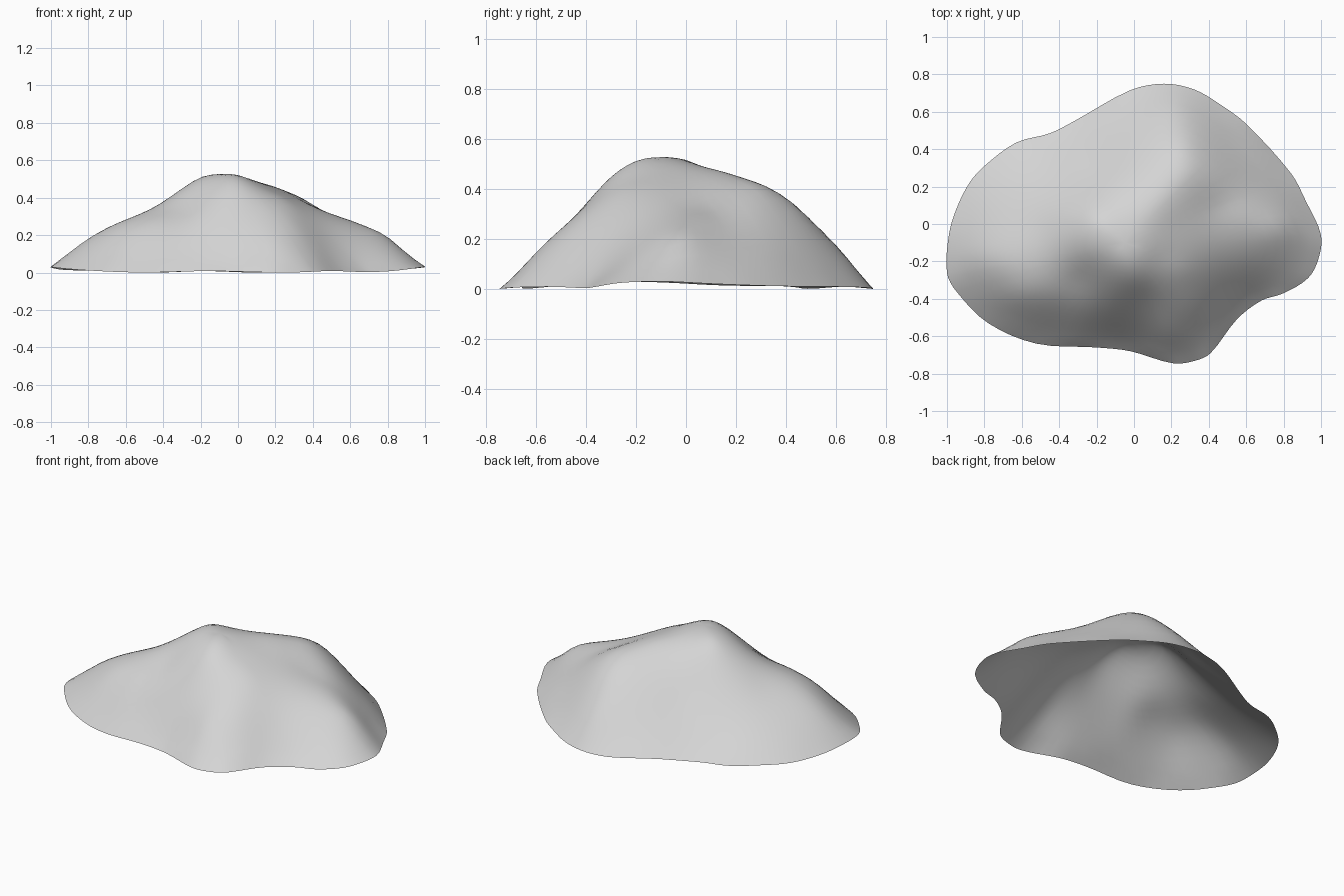
import bpy
import bmesh
import math
from mathutils import Vector
from mathutils.geometry import interpolate_bezier

default_cube = bpy.data.objects.get("Cube")
if default_cube:
    bpy.data.objects.remove(default_cube, do_unlink=True)

# Ground outline of the mound, clockwise from the east tip
OUTLINE = [(1, -.06), (.985, -.19), (.93, -.29), (.8, -.37), (.68, -.41),
           (.55, -.51), (.41, -.69), (.33, -.73), (.21, -.745), (-.02, -.68),
           (-.2, -.66), (-.52, -.64), (-.78, -.53), (-.95, -.36), (-1, -.26),
           (-.99, -.06), (-.95, .08), (-.88, .22), (-.8, .31), (-.63, .435),
           (-.45, .485), (-.32, .55), (-.02, .715), (.16, .75), (.32, .72),
           (.46, .64), (.6, .535), (.84, .27), (.92, .12)]

# Landmark heights, grouped by the landform they shape
SUMMIT = [(-.2, .02, .5), (-.2, -.15, .49), (-.02, -.19, .518), (-.07, 0, .518),
          (.05, -.05, .508), (-.36, -.06, .41)]
WEST_SHOULDER = [(-.51, -.03, .305), (-.7, -.2, .242), (-.83, -.17, .165),
                 (-.62, -.38, .22), (-.45, -.38, .265), (-.3, -.3, .34)]
NORTH_RIDGE = [(.14, .13, .475), (.29, .29, .415), (.27, .43, .34), (.22, .63, .145)]
EAST_RIDGE = [(.2, -.02, .452), (.32, .1, .405), (.45, .1, .335), (.6, .06, .28),
              (.79, -.01, .2), (.45, .27, .325)]
SOUTH_SPUR = [(0, -.29, .46), (.08, -.4, .34), (.18, -.58, .17),
              (.25, -.25, .39), (.31, -.45, .24), (.15, -.17, .455)]
FLANKS = [(-.2, .27, .28), (-.5, .2, .2), (-.2, -.45, .255),
          (.5, -.35, .16), (.6, -.2, .21)]
LANDMARKS = (SUMMIT + WEST_SHOULDER + NORTH_RIDGE + EAST_RIDGE
             + SOUTH_SPUR + FLANKS)

SMOOTHING = 0.07
CENTRE = Vector((-.05, -.1))
RINGS = 18
STEPS = 4


def kernel(a, b):
    return math.sqrt((a[0] - b[0]) ** 2 + (a[1] - b[1]) ** 2 + SMOOTHING ** 2)


def solve(matrix, values):
    """Gaussian elimination with partial pivoting."""
    rows = [list(row) + [value] for row, value in zip(matrix, values)]
    size = len(rows)
    for col in range(size):
        pivot = max(range(col, size), key=lambda r: abs(rows[r][col]))
        rows[col], rows[pivot] = rows[pivot], rows[col]
        for row in range(col + 1, size):
            factor = rows[row][col] / rows[col][col]
            for k in range(col, size + 1):
                rows[row][k] -= factor * rows[col][k]
    result = [0.0] * size
    for row in reversed(range(size)):
        known = sum(rows[row][k] * result[k] for k in range(row + 1, size))
        result[row] = (rows[row][size] - known) / rows[row][row]
    return result


def rim_height(point):
    """The hem is slightly uneven and lifts toward the two long ends."""
    return .008 + .022 * abs(point[0]) ** 6 + .004 * math.sin(point[0] * 9 + point[1] * 5)


def smooth_outline(points):
    """Closed curve through the outline points."""
    corners = [Vector(p) for p in points]
    count = len(corners)
    path = []
    for i, start in enumerate(corners):
        before, end, after = (corners[(i + k) % count] for k in (-1, 1, 2))
        span = (end - start).length
        leave = (end - before).normalized() * span / 3
        arrive = (after - start).normalized() * span / 3
        segment = interpolate_bezier(start, start + leave, end - arrive, end, STEPS + 1)
        path += [Vector(p[:2]) for p in segment[:-1]]
    return path


# Fit a smooth height surface through the rim and the landmarks
controls = [(x, y, rim_height((x, y))) for x, y in OUTLINE] + LANDMARKS
weights = solve([[kernel(a, b) for b in controls] for a in controls],
                [c[2] for c in controls])


def surface_height(point):
    return sum(w * kernel(point, c) for w, c in zip(weights, controls))


# Open shell made of rings shrinking toward the summit
bm = bmesh.new()
rim = smooth_outline(OUTLINE)
rings = []
for level in range(RINGS):
    scale = 1 - level / RINGS
    ring = []
    for edge_point in rim:
        p = CENTRE.lerp(edge_point, scale)
        z = rim_height(p) if level == 0 else max(surface_height(p), .005)
        ring.append(bm.verts.new((p.x, p.y, z)))
    rings.append(ring)
top = bm.verts.new((CENTRE.x, CENTRE.y, surface_height(CENTRE)))
for i in range(len(rim)):
    j = i - 1
    for outer, inner in zip(rings, rings[1:]):
        bm.faces.new((outer[i], outer[j], inner[j], inner[i]))
    bm.faces.new((rings[-1][i], rings[-1][j], top))

# Rest the lowest point on the ground and shade smoothly
lowest = min(v.co.z for v in bm.verts)
for v in bm.verts:
    v.co.z -= lowest
for f in bm.faces:
    f.smooth = True

mesh = bpy.data.meshes.new("rock_mound")
bm.to_mesh(mesh)
bm.free()
mound = bpy.data.objects.new("rock_mound", mesh)
bpy.context.collection.objects.link(mound)

# Plain stone colour
stone = bpy.data.materials.new("light_grey_stone")
stone.use_nodes = True
colour = (.66, .66, .66, 1)
stone.diffuse_color = colour
stone.node_tree.nodes["Principled BSDF"].inputs["Base Color"].default_value = colour
mesh.materials.append(stone)
